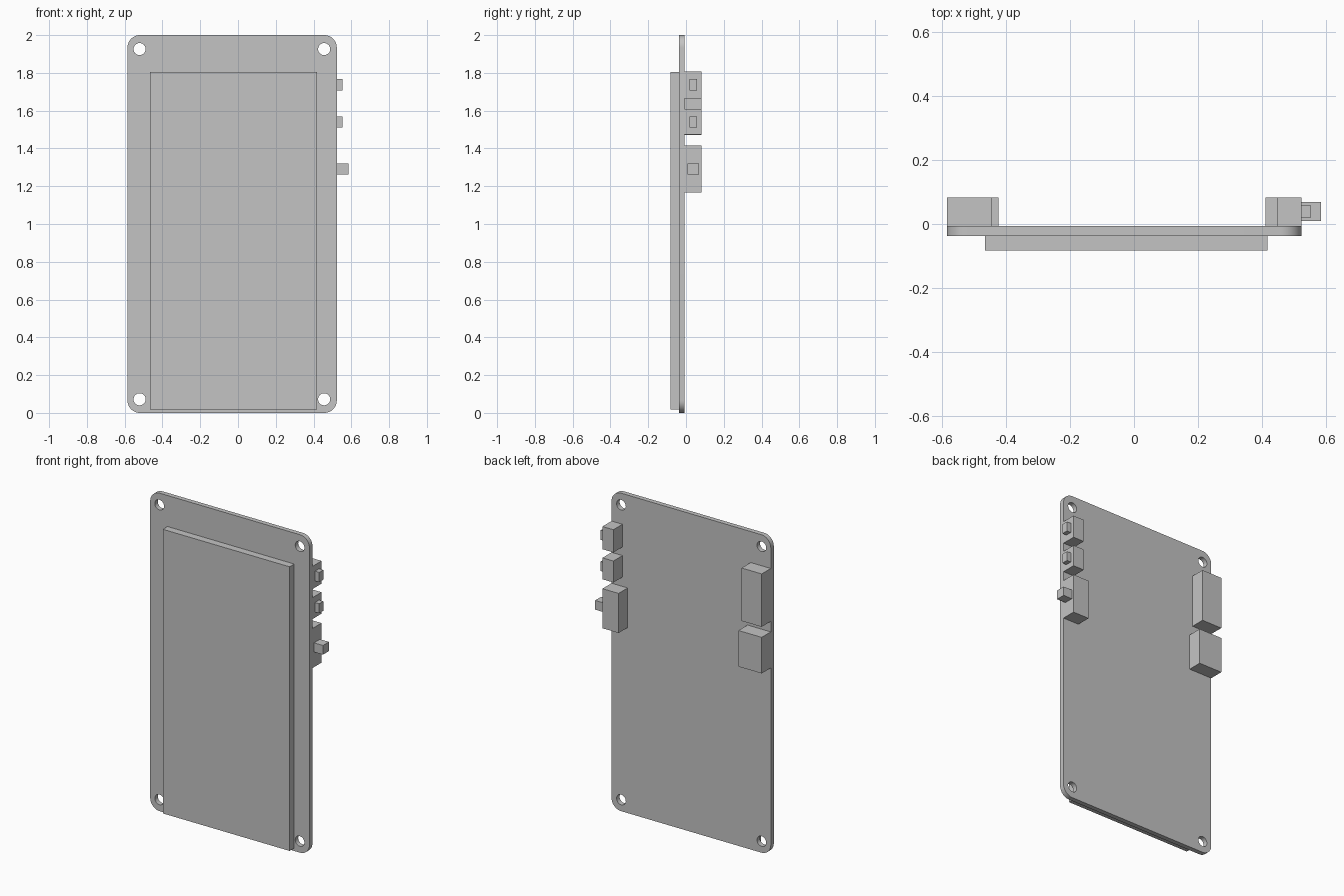
import bpy
from math import cos, sin, pi, radians

cube = bpy.data.objects.get("Cube")
if cube:
    bpy.data.objects.remove(cube, do_unlink=True)

GREY = (0.55, 0.55, 0.55, 1)
grey = bpy.data.materials.new("light_grey")
grey.use_nodes = True
grey.diffuse_color = GREY
grey.node_tree.nodes["Principled BSDF"].inputs["Base Color"].default_value = GREY

LEFT, RIGHT = 0.523, -0.585     # board side edges
FRONT, BACK = -0.037, -0.007    # board faces
REAR = 0.083                    # back of the connectors


def box(name, x, y, z):
    """Box spanning the given (min, max) pairs."""
    spans = (x, y, z)
    bpy.ops.mesh.primitive_cube_add(size=1, location=[sum(s) / 2 for s in spans])
    ob = bpy.context.object
    ob.name = name
    ob.scale = [s[1] - s[0] for s in spans]
    bpy.ops.object.transform_apply(location=False, rotation=False, scale=True)
    ob.data.materials.append(grey)


def arc(cx, cz, r, start, sweep, n):
    return [(cx + r * cos(start + sweep * i / n), cz + r * sin(start + sweep * i / n))
            for i in range(n)]


# Circuit board: rounded outline with four screw holes, extruded
R = 0.066
outline = []
for k, (cx, cz) in enumerate([(LEFT - R, 2 - R), (RIGHT + R, 2 - R),
                              (RIGHT + R, R), (LEFT - R, R)]):
    outline += arc(cx, cz, R, k * pi / 2, pi / 2, 12)
    outline.append((cx + R * cos((k + 1) * pi / 2), cz + R * sin((k + 1) * pi / 2)))
loops = [outline] + [arc(x, z, 0.032, 0, 2 * pi, 32)
                     for x in (-0.521, 0.456) for z in (0.072, 1.926)]

curve = bpy.data.curves.new("board_outline", "CURVE")
curve.dimensions = "2D"
curve.fill_mode = "BOTH"
curve.extrude = (BACK - FRONT) / 2
for loop in loops:
    spline = curve.splines.new("POLY")
    spline.points.add(len(loop) - 1)
    for point, (x, z) in zip(spline.points, loop):
        point.co = (x, z, 0, 1)
    spline.use_cyclic_u = True
board = bpy.data.objects.new("circuit_board", curve)
bpy.context.collection.objects.link(board)
board.location.y = (FRONT + BACK) / 2
board.rotation_euler.x = pi / 2
bpy.ops.object.select_all(action="DESELECT")
bpy.context.view_layer.objects.active = board
board.select_set(True)
bpy.ops.object.convert(target="MESH")
board = bpy.context.object
board.data.materials.clear()
board.data.materials.append(grey)
bpy.ops.object.shade_smooth_by_angle(angle=radians(30))

# Display panel on the front
box("display_panel", (-0.465, 0.417), (-REAR, FRONT), (0.018, 1.805))

# Two push buttons and a slide switch on the left edge
for name, inner, z, tip, ty, tz in [
    ("upper_button", 0.447, (1.664, 1.807), 0.552, (0.018, 0.059), (1.706, 1.767)),
    ("lower_button", 0.447, (1.475, 1.61), 0.552, (0.018, 0.059), (1.51, 1.57)),
    ("slide_switch", 0.411, (1.167, 1.416), 0.585, (0.009, 0.068), (1.262, 1.32)),
]:
    box(name + "_body", (inner, LEFT), (BACK, REAR), z)
    box(name + "_tip", (LEFT, tip), ty, tz)

# Two sockets on the right edge
box("upper_socket", (RIGHT, -0.445), (BACK, REAR), (1.472, 1.805))
box("lower_socket", (RIGHT, -0.423), (BACK, REAR), (1.179, 1.406))
